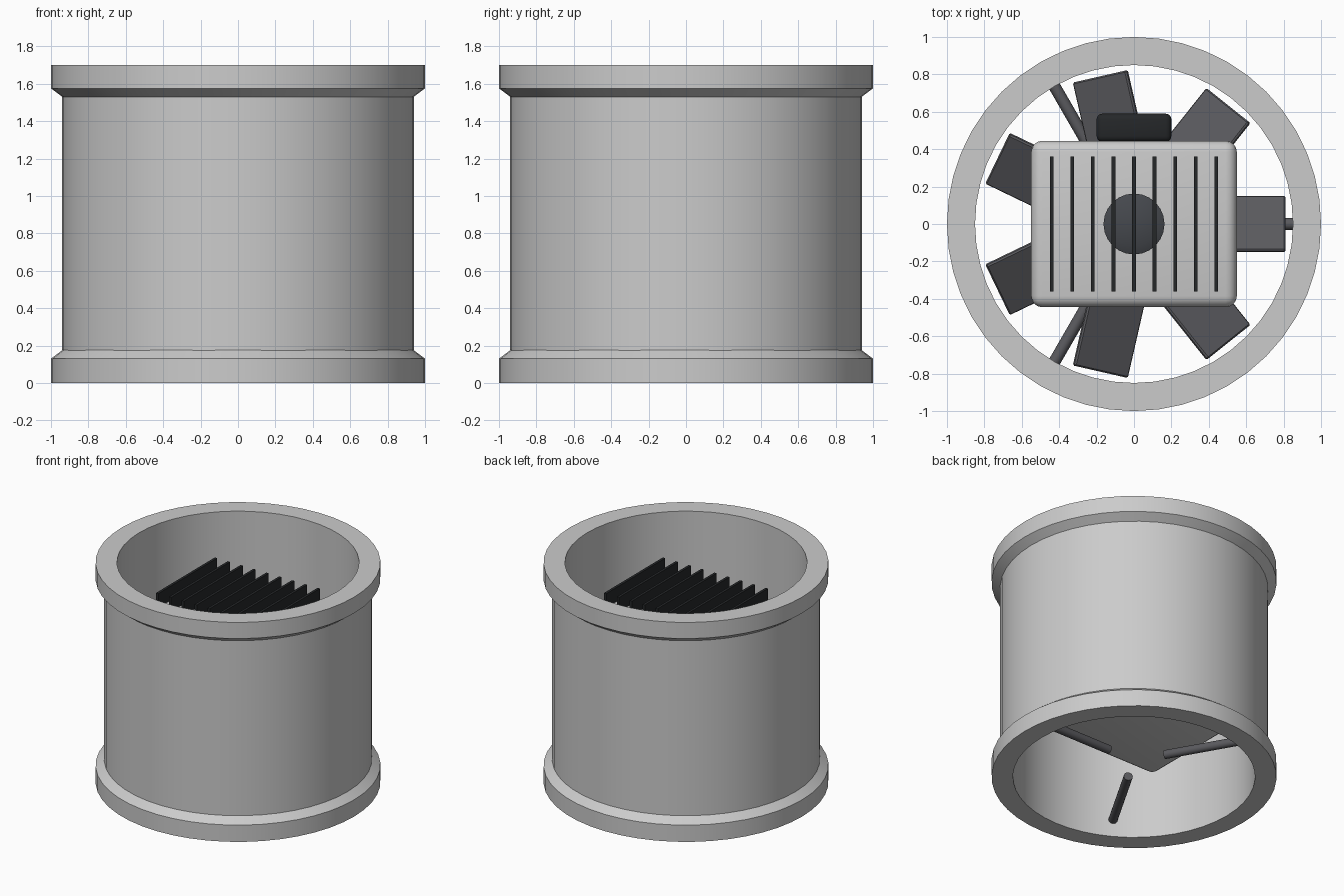
import bpy, bmesh, math
from mathutils import Matrix, Vector

if "Cube" in bpy.data.objects:
    bpy.data.objects.remove(bpy.data.objects["Cube"])


def material(name, c):
    m = bpy.data.materials.new(name)
    m.diffuse_color = (*c, 1)
    m.use_nodes = True
    m.node_tree.nodes["Principled BSDF"].inputs["Base Color"].default_value = m.diffuse_color
    return m


DARK = material("dark_metal", (0.10, 0.10, 0.11))
BLACK = material("black", (0.018, 0.02, 0.022))
HUB = material("hub_grey", (0.06, 0.065, 0.075))


def finish(name, bm, mat=None, smooth=30):
    bmesh.ops.recalc_face_normals(bm, faces=bm.faces)
    me = bpy.data.meshes.new(name)
    bm.to_mesh(me)
    bm.free()
    ob = bpy.data.objects.new(name, me)
    bpy.context.collection.objects.link(ob)
    if mat:
        me.materials.append(mat)
    bpy.ops.object.select_all(action='DESELECT')
    bpy.context.view_layer.objects.active = ob
    ob.select_set(True)
    bpy.ops.object.shade_smooth_by_angle(angle=math.radians(smooth))
    return ob


def lathe(name, profile, closed, segs, mat=None):
    bm = bmesh.new()
    vs = [bm.verts.new((r, 0, z)) for r, z in profile]
    es = [bm.edges.new(p) for p in zip(vs, vs[1:])]
    if closed:
        es.append(bm.edges.new((vs[-1], vs[0])))
    bmesh.ops.spin(bm, geom=vs + es, cent=(0, 0, 0), axis=(0, 0, 1),
                   angle=2 * math.pi, steps=segs)
    bmesh.ops.remove_doubles(bm, verts=bm.verts, dist=1e-4)
    return finish(name, bm, mat)


def box(name, size, loc, bevel=0, segs=3, mat=None, matrix=Matrix()):
    bm = bmesh.new()
    bmesh.ops.create_cube(bm, size=1, matrix=matrix @ Matrix.Translation(loc)
                          @ Matrix.Diagonal((*size, 1)))
    if bevel:
        bmesh.ops.bevel(bm, geom=bm.edges[:], offset=bevel, segments=segs,
                        affect='EDGES', profile=0.5)
    return finish(name, bm, mat)


# Duct casing with a flange at each end
lathe("duct_casing", [(0.85, 0), (1, 0), (1, 0.13), (0.94, 0.175), (0.94, 1.53),
                      (1, 1.575), (1, 1.7), (0.85, 1.7)], True, 48)

# Motor housing with cooling fins on top
box("motor_housing", (1.1, 0.89, 0.97), (0, 0, 0.885), 0.06, 4)
for i in range(9):
    box(f"cooling_fin_{i + 1}", (0.02, 0.72, 0.14), (0.11 * (i - 4), 0, 1.41), mat=BLACK)

# Shaft hub, its cap just above the housing
lathe("hub", [(0, 0.75), (0.163, 0.75), (0.163, 1.38), (0.12, 1.40), (0, 1.41)],
      False, 24, HUB)

# Wiring box on the back of the housing
box("wiring_box", (0.4, 0.15, 0.28), (0, 0.515, 1.05), 0.03, 3, BLACK)

# Seven pitched blades
for i in range(7):
    turn = Matrix.Rotation(2 * math.pi * i / 7, 4, 'Z')
    pitch = Matrix.Rotation(math.radians(-30), 4, 'X')
    box(f"fan_blade_{i + 1}", (0.66, 0.34, 0.03), (0.48, 0, 0), 0.008, 1, DARK,
        Matrix.Translation((0, 0, 0.85)) @ turn @ pitch)

# Three support struts near the bottom
for i in range(3):
    bm = bmesh.new()
    bmesh.ops.create_cone(bm, cap_ends=True, segments=16, radius1=0.032, radius2=0.032,
                          depth=0.63, matrix=Matrix.Rotation(2 * math.pi * i / 3, 4, 'Z')
                          @ Matrix.Translation((0.545, 0, 0.135))
                          @ Matrix.Rotation(math.pi / 2, 4, 'Y'))
    finish(f"support_strut_{i + 1}", bm, DARK)
